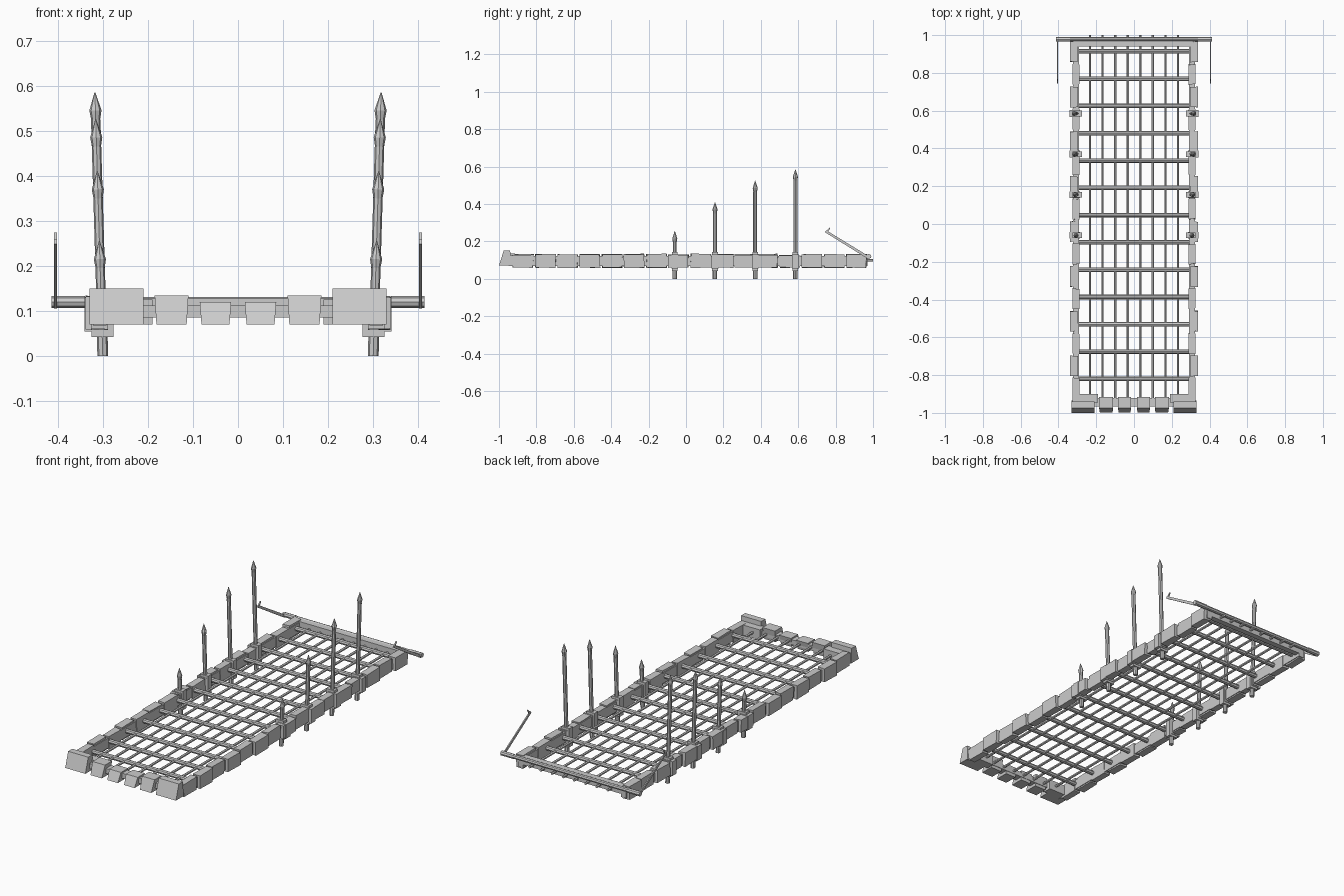
import bpy, bmesh, random
from mathutils import Vector, Matrix

random.seed(4)
if "Cube" in bpy.data.objects:
    bpy.data.objects.remove(bpy.data.objects["Cube"])

iron = bpy.data.materials.new("grey_iron")
iron.use_nodes = True
GREY = (0.6, 0.6, 0.6, 1)
iron.diffuse_color = GREY
iron.node_tree.nodes["Principled BSDF"].inputs["Base Color"].default_value = GREY


def finish(name, bm):
    bmesh.ops.recalc_face_normals(bm, faces=bm.faces)
    mesh = bpy.data.meshes.new(name)
    bm.to_mesh(mesh)
    bm.free()
    mesh.materials.append(iron)
    ob = bpy.data.objects.new(name, mesh)
    bpy.context.collection.objects.link(ob)
    return ob


def add_box(bm, x, y, z):
    mid = [(a + b) / 2 for a, b in (x, y, z)]
    size = [abs(b - a) for a, b in (x, y, z)]
    m = Matrix.Translation(mid) @ Matrix.Diagonal((*size, 1))
    return bmesh.ops.create_cube(bm, size=1, matrix=m)["verts"]


def add_rod(bm, a, b, r1, r2=None, sides=8):
    a, b = Vector(a), Vector(b)
    rot = (b - a).to_track_quat("Z", "Y").to_matrix().to_4x4()
    bmesh.ops.create_cone(bm, cap_ends=True, segments=sides, radius1=r1,
                          radius2=r1 if r2 is None else r2, depth=(b - a).length,
                          matrix=Matrix.Translation((a + b) / 2) @ rot)


def add_wedge(bm, x, profile, taper=0.0):
    # y-z profile swept across x, narrowed towards the bottom
    low = min(z for _, z in profile)
    rings = []
    for px, s in ((x[0], 1), (x[1], -1)):
        rings.append([bm.verts.new((px + s * (taper if z == low else 0), y, z))
                      for y, z in profile])
    n = len(profile)
    bm.faces.new(rings[0])
    bm.faces.new(rings[1])
    for i in range(n):
        j = (i + 1) % n
        bm.faces.new((rings[0][i], rings[0][j], rings[1][j], rings[1][i]))


# Side rails: a core with slightly uneven armour blocks
for side, s in (("left", 1), ("right", -1)):
    bm = bmesh.new()
    add_box(bm, (s * 0.292, s * 0.322), (-0.95, 0.97), (0.068, 0.122))
    count = 16
    pitch = 1.9 / count
    for i in range(count):
        y = -0.93 + i * pitch
        out = 0.338 if i % 2 else 0.326
        inner = 0.296 if i % 2 else 0.289
        top = 0.13 + random.uniform(-0.004, 0.003)
        verts = add_box(bm, (s * inner, s * out),
                        (y + 0.006, y + pitch - 0.006), (0.06, top))
        for v in verts:
            v.co.y += random.uniform(-0.004, 0.004)
            v.co.z += random.uniform(-0.002, 0.002)
    finish(side + "_rail", bm)

# Front beam with sloped blocks
bm = bmesh.new()
add_box(bm, (-0.3, 0.3), (-0.965, -0.92), (0.085, 0.112))
for s in (1, -1):
    add_wedge(bm, (s * 0.21, s * 0.33),
              [(-1, 0.07), (-0.975, 0.15), (-0.94, 0.15), (-0.935, 0.07)])
    add_box(bm, (s * 0.19, s * 0.325), (-0.945, -0.9), (0.07, 0.125))
    for x0, x1, top in ((0.11, 0.185, 0.134), (0.015, 0.085, 0.12)):
        a, b = (x0, x1) if s > 0 else (-x1, -x0)
        add_wedge(bm, (a, b), [(-0.997, 0.07), (-0.975, top),
                               (-0.915, top), (-0.925, 0.07)], 0.004)
finish("front_beam", bm)

# Back beam
bm = bmesh.new()
add_box(bm, (-0.32, 0.32), (0.94, 0.97), (0.085, 0.128))
finish("back_beam", bm)

# Grating
bm = bmesh.new()
for i in range(13):
    y = -0.82 + i * 0.1445
    add_rod(bm, (-0.3, y, 0.1), (0.3, y, 0.1), 0.012)
finish("cross_bars", bm)
bm = bmesh.new()
for i in range(8):
    x = (i - 3.5) * 0.0665
    add_rod(bm, (x, -0.94, 0.1), (x, 1, 0.1), 0.007, sides=6)
finish("long_bars", bm)

# Hinge roller with thicker ends
bm = bmesh.new()
add_rod(bm, (-0.41, 0.978, 0.12), (0.41, 0.978, 0.12), 0.011)
for s in (1, -1):
    add_rod(bm, (s * 0.34, 0.978, 0.12), (s * 0.414, 0.978, 0.12), 0.013)
finish("hinge_roller", bm)

# Hooked arms on the roller ends
for side, s in (("left", 1), ("right", -1)):
    bm = bmesh.new()
    x = (s * 0.402, s * 0.408)
    add_wedge(bm, x, [(0.985, 0.116), (0.975, 0.105), (0.743, 0.249), (0.749, 0.26)])
    add_wedge(bm, x, [(0.748, 0.25), (0.758, 0.248), (0.772, 0.272), (0.767, 0.274)])
    finish(side + "_arm", bm)

# Leaning spikes in collars, rising towards the back
LEAN = 0.03
for side, s in (("left", 1), ("right", -1)):
    for n, top in enumerate((0.255, 0.41, 0.525, 0.585)):
        y = -0.06 + n * 0.215
        bm = bmesh.new()

        def at(z):
            return (s * (0.3 + LEAN * z), y, z)

        add_rod(bm, at(0), at(0.08), 0.012, 0.012)
        add_rod(bm, at(0.08), at(top - 0.06), 0.0105, 0.0105)
        add_rod(bm, at(top - 0.065), at(top - 0.04), 0.009, 0.0135)
        add_rod(bm, at(top - 0.04), at(top), 0.0135, 0.001)
        finish(f"{side}_spike_{n + 1}", bm)
        bm = bmesh.new()
        add_box(bm, (s * 0.276, s * 0.325), (y - 0.015, y + 0.015), (0.042, 0.143))
        add_box(bm, (s * 0.285, s * 0.341), (y - 0.018, y + 0.018), (0.054, 0.13))
        finish(f"{side}_collar_{n + 1}", bm)
